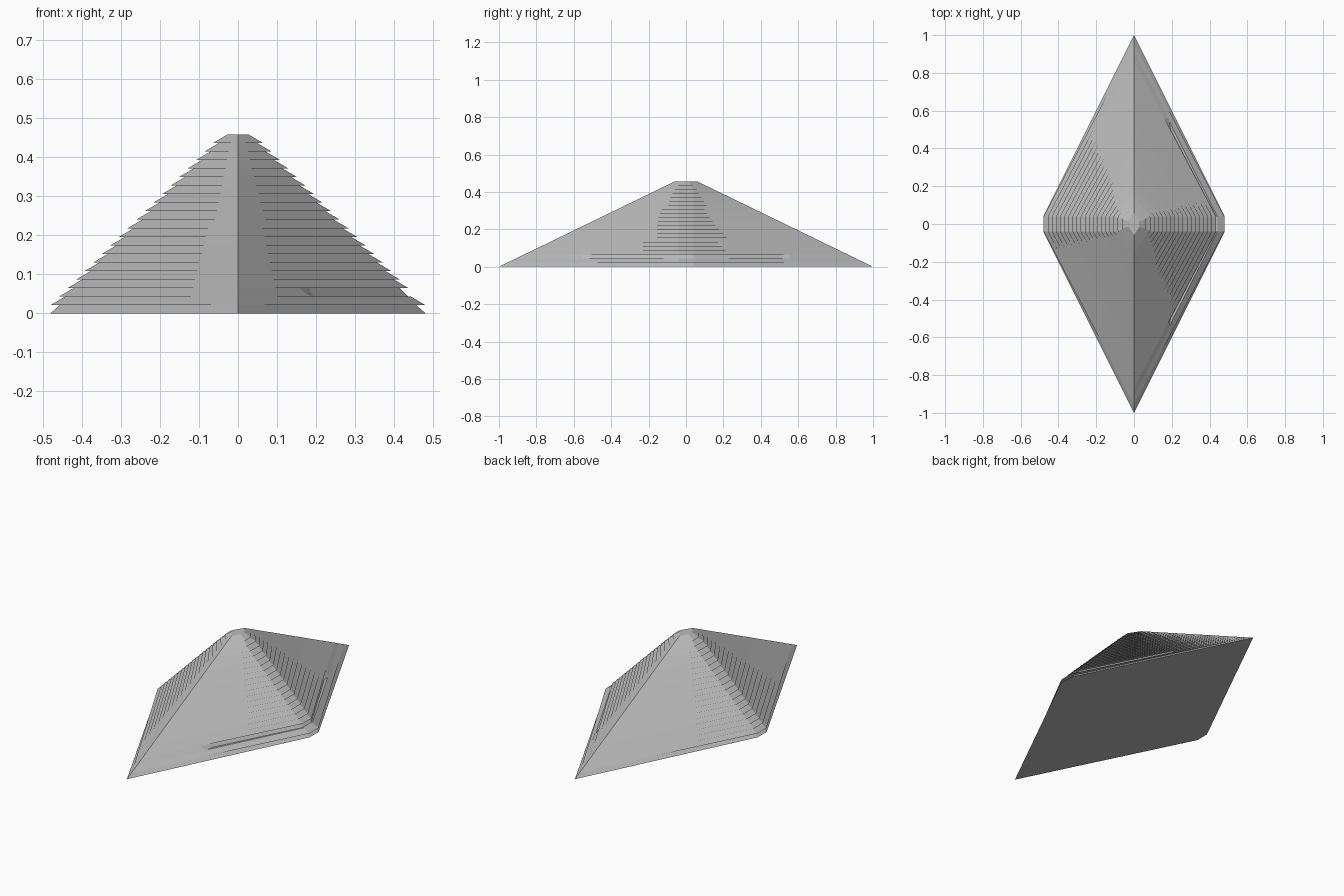
import bpy
import bmesh

cube = bpy.data.objects.get("Cube")
if cube:
    bpy.data.objects.remove(cube, do_unlink=True)

stone = bpy.data.materials.new("plain_grey")
stone.use_nodes = True
GREY = (0.5, 0.5, 0.5, 1)
stone.diffuse_color = GREY
stone.node_tree.nodes["Principled BSDF"].inputs["Base Color"].default_value = GREY

LAYERS = 21
STEP = 0.457 / LAYERS


def half_length(z):
    return 1 - 2.06 * z


def outline(half_x, half_y, notch=0.0, recessed=False):
    """Diamond with blunted side corners; the +x side may be recessed."""
    blunt = min(0.04, 0.25 * half_y)

    def edge_x(y):
        return half_x * (half_y - y) / (half_y - blunt)

    # front tip to back tip along the +x side
    side = [(0, -half_y), (half_x - notch, -blunt), (half_x - notch, blunt), (0, half_y)]
    if recessed:
        side[1:1] = [(edge_x(0.56), -0.56), (edge_x(0.5) - notch, -0.5)]
        side[-1:-1] = [(edge_x(0.5) - notch, 0.5), (edge_x(0.56), 0.56)]
    return side + [(-half_x, blunt), (-half_x, -blunt)]


def make_layer(name, z0, z1, lower, upper):
    bm = bmesh.new()
    low = [bm.verts.new((x, y, z0)) for x, y in lower]
    high = [bm.verts.new((x, y, z1)) for x, y in upper]
    count = len(low)
    bm.faces.new(low[::-1])
    bm.faces.new(high)
    for i in range(count):
        j = (i + 1) % count
        bm.faces.new((low[i], low[j], high[j], high[i]))
    bmesh.ops.recalc_face_normals(bm, faces=bm.faces)
    mesh = bpy.data.meshes.new(name)
    bm.to_mesh(mesh)
    bm.free()
    mesh.materials.append(stone)
    bpy.context.collection.objects.link(bpy.data.objects.new(name, mesh))


# stacked tiers: each flares past the one below at the sides, flush at the tips
for k in range(LAYERS):
    z0, z1 = k * STEP, (k + 1) * STEP
    wide = min(0.48, 0.5 - z0)
    narrow = wide - (0.025 if k == 0 else 0.037)
    worn = k == 2  # one tier is set back on the left side
    make_layer(
        f"tier_{k + 1:02d}", z0, z1,
        outline(wide, half_length(z0), 0.022 if worn else 0, worn),
        outline(narrow, half_length(z1), 0.006 if worn else 0, worn),
    )
